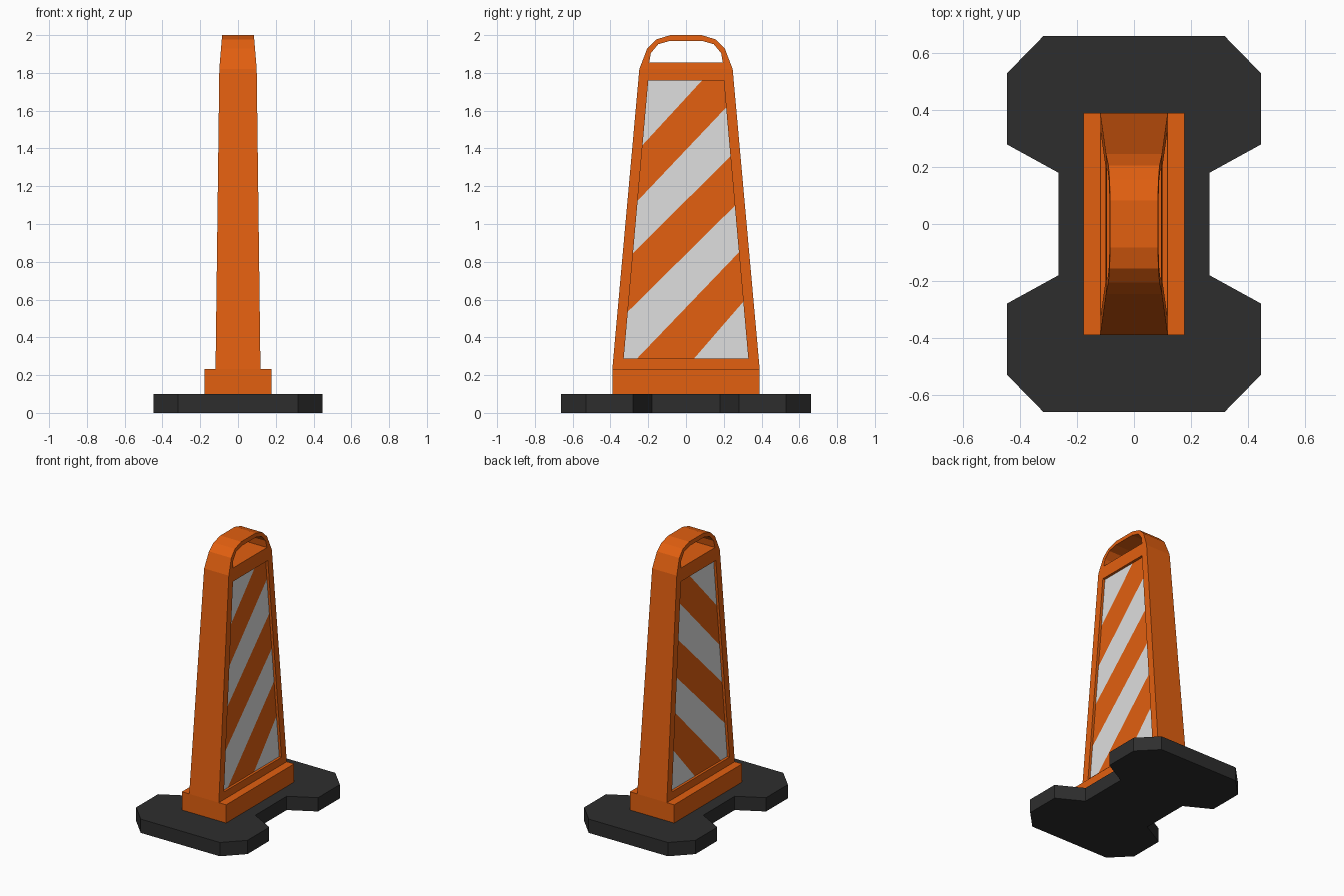
import bpy, bmesh
from mathutils import Vector

if "Cube" in bpy.data.objects:
    bpy.data.objects.remove(bpy.data.objects["Cube"])


def material(name, rgb):
    m = bpy.data.materials.new(name)
    m.diffuse_color = (*rgb, 1)
    m.use_nodes = True
    m.node_tree.nodes["Principled BSDF"].inputs["Base Color"].default_value = m.diffuse_color
    return m


orange = material("safety orange", (0.76, 0.115, 0.005))
white = material("reflective white", (0.73, 0.73, 0.73))
rubber = material("black rubber", (0.027, 0.027, 0.027))


def finish(name, bm, mats):
    bmesh.ops.remove_doubles(bm, verts=bm.verts, dist=1e-5)
    bmesh.ops.recalc_face_normals(bm, faces=bm.faces)
    me = bpy.data.meshes.new(name)
    bm.to_mesh(me)
    bm.free()
    for m in mats:
        me.materials.append(m)
    ob = bpy.data.objects.new(name, me)
    bpy.context.collection.objects.link(ob)
    return ob


def prism(name, outline, z0, z1, mat):
    bm = bmesh.new()
    f = bm.faces.new([bm.verts.new((x, y, z0)) for x, y in outline])
    top = bmesh.ops.extrude_face_region(bm, geom=[f])["geom"]
    bmesh.ops.translate(bm, vec=(0, 0, z1 - z0),
                        verts=[v for v in top if isinstance(v, bmesh.types.BMVert)])
    return finish(name, bm, [mat])


# Notched rubber base
q = [(0.265, 0.18), (0.447, 0.28), (0.447, 0.53), (0.318, 0.662)]
half = q + [(-x, y) for x, y in reversed(q)]
prism("rubber_base", half + [(-x, -y) for x, y in half], 0, 0.1, rubber)

# Foot block
prism("foot_block", [(0.178, 0.39), (-0.178, 0.39), (-0.178, -0.39), (0.178, -0.39)],
      0.1, 0.232, orange)

# Body profile in (y, z): outer edge, handle opening, sign recess
outer = [(0.39, 0.232), (0.247, 1.82), (0.205, 1.93), (0.157, 1.977), (0.083, 2.0)]
hole = [(0.195, 1.855), (0.186, 1.905), (0.147, 1.952), (0.083, 1.97)]
panel = [(0.33, 0.287), (0.2, 1.76)]
DEPTH = 0.018


def width(z):
    """Half thickness of the body at height z."""
    if z < 1.82:
        return 0.119 - 0.020 * (z - 0.232) / 1.588
    return 0.099 - 0.015 * (z - 1.82) / 0.18


def flip(p):
    return (-p[0], p[1])


bm = bmesh.new()


def face(pts):
    return bm.faces.new([bm.verts.new(p) for p in pts])


def at(s, p, inset=0.0):
    return (s * (width(p[1]) - inset), p[0], p[1])


def rim(a, b):
    """Strip joining the two broad sides along edge a-b."""
    face([at(1, a), at(1, b), at(-1, b), at(-1, a)])


for s in (1, -1):
    # Frame around the sign and cross bar under the handle
    for a, b in ((outer[0], panel[0]), (outer[1], panel[1]), (outer[1], hole[0])):
        face([at(s, p) for p in (a, b, flip(b), flip(a))])
    for side in (lambda p: p, flip):
        face([at(s, side(p)) for p in (outer[0], outer[1], panel[1], panel[0])])
        for i in range(3):
            face([at(s, side(p)) for p in (outer[i + 1], outer[i + 2], hole[i + 1], hole[i])])
    face([at(s, p) for p in (outer[4], hole[3], flip(hole[3]), flip(outer[4]))])
    # Recess walls and floor
    loop = panel + [flip(panel[1]), flip(panel[0])]
    for a, b in zip(loop, loop[1:] + loop[:1]):
        face([at(s, a), at(s, b), at(s, b, DEPTH), at(s, a, DEPTH)])
    face([at(s, p, DEPTH) for p in loop])

# Outer rim and handle opening rim
for edge in (outer, hole):
    for a, b in zip(edge, edge[1:]):
        rim(a, b)
        rim(flip(a), flip(b))
    rim(edge[-1], flip(edge[-1]))
rim(hole[0], flip(hole[0]))
bmesh.ops.remove_doubles(bm, verts=bm.verts, dist=1e-5)


def floor_faces():
    out = []
    for f in bm.faces:
        c = f.calc_center_median()
        if c.z < 1.76 and abs(f.normal.x) > 0.9 and abs(c.x) < width(c.z) - 0.8 * DEPTH:
            out.append(f)
    return out


# Diagonal stripe edges (y, z) to (y, z), cut into the recess floor
lines = [((-0.217, 1.432), (0.085, 1.76)), ((-0.254, 1.125), (0.206, 1.61)),
         ((-0.275, 0.85), (0.233, 1.357)), ((-0.307, 0.537), (0.249, 1.087)),
         ((-0.26, 0.287), (0.28, 0.85)), ((0.042, 0.287), (0.30, 0.585))]
planes = [(Vector((0, *a)), Vector((0, a[1] - b[1], b[0] - a[0]))) for a, b in lines]
bm.normal_update()
for co, no in planes:
    fs = floor_faces()
    geom = set(fs)
    for f in fs:
        geom.update(f.edges)
        geom.update(f.verts)
    bmesh.ops.bisect_plane(bm, geom=list(geom), plane_co=co, plane_no=no, dist=1e-5)
    bm.normal_update()

# Alternate white and orange from the top down
for f in floor_faces():
    c = f.calc_center_median()
    above = sum((c - co).dot(no) < 0 for co, no in planes)
    f.material_index = 1 if above % 2 == 0 else 0
finish("sign_body", bm, [orange, white])
